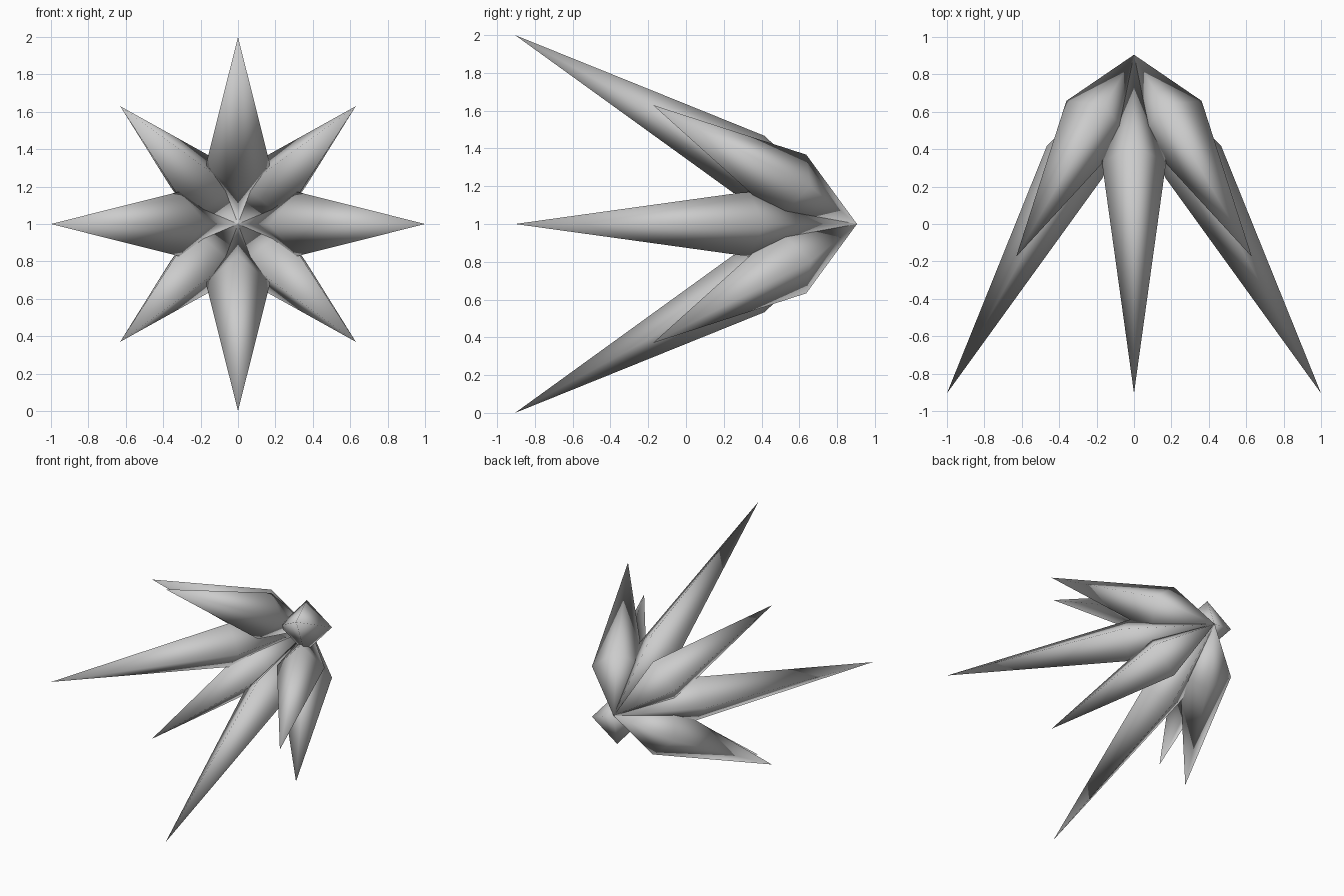
import bpy
import bmesh
from mathutils import Vector

cube = bpy.data.objects.get("Cube")
if cube:
    bpy.data.objects.remove(cube)

grey = bpy.data.materials.new("light_grey")
grey.use_nodes = True
colour = (0.6, 0.6, 0.6, 1)
grey.diffuse_color = colour
grey.node_tree.nodes["Principled BSDF"].inputs["Base Color"].default_value = colour

ROOT = Vector((0, 0.905, 1))


def spike(name, tip, belly, radius):
    """Four-sided spike from the shared root, widest at the belly fraction."""
    axis = (tip - ROOT).normalized()
    side = axis.cross(Vector((0, 0, 1))).normalized()
    up = side.cross(axis)
    centre = ROOT.lerp(tip, belly)
    bm = bmesh.new()
    ring = [bm.verts.new(centre + radius * v) for v in (side, up, -side, -up)]
    start, end = bm.verts.new(ROOT), bm.verts.new(tip)
    for i in range(4):
        a, b = ring[i], ring[(i + 1) % 4]
        bm.faces.new((a, b, end))
        bm.faces.new((b, a, start))
    bmesh.ops.recalc_face_normals(bm, faces=bm.faces)
    for face in bm.faces:
        face.smooth = True
    mesh = bpy.data.meshes.new(name)
    bm.to_mesh(mesh)
    bm.free()
    mesh.materials.append(grey)
    bpy.context.collection.objects.link(bpy.data.objects.new(name, mesh))


# Long spikes along the cross directions
for name, x, z in (("top", 0, 1), ("bottom", 0, -1), ("left", 1, 0), ("right", -1, 0)):
    spike("long_spike_" + name, Vector((x, -0.905, 1 + z)), 0.316, 0.172)

# Short spikes along the diagonals
for side_name, x in (("left", 1), ("right", -1)):
    for level, z in (("upper", 1), ("lower", -1)):
        tip = Vector((0.63 * x, -0.175, 1 + 0.63 * z))
        spike(f"short_spike_{level}_{side_name}", tip, 0.316, 0.188)
